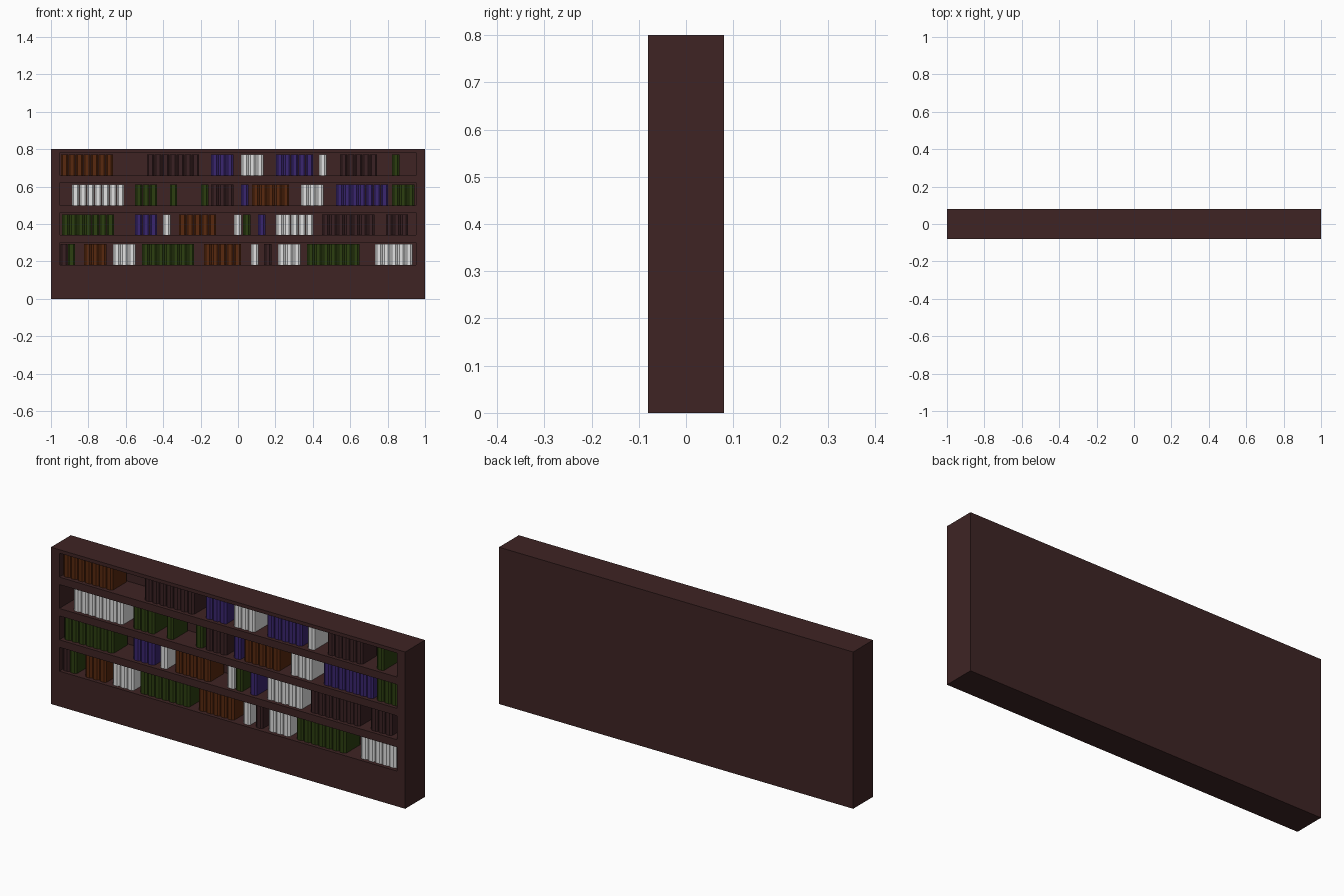
import bpy, bmesh

if "Cube" in bpy.data.objects:
    bpy.data.objects.remove(bpy.data.objects["Cube"])

def material(name, rgb):
    m = bpy.data.materials.new(name)
    lin = [(c / 255 / 12.92) if c < 11 else ((c / 255 + 0.055) / 1.055) ** 2.4 for c in rgb]
    m.diffuse_color = (*lin, 1)
    m.use_nodes = True
    m.node_tree.nodes["Principled BSDF"].inputs["Base Color"].default_value = m.diffuse_color
    return m

MATS = {
    "wood": material("dark wood", (62, 36, 36)),
    "d": material("dark plum cover", (58, 33, 35)),
    "o": material("brown cover", (88, 40, 14)),
    "g": material("green cover", (44, 62, 16)),
    "b": material("violet cover", (58, 38, 112)),
    "w": material("white cover", (226, 226, 226)),
}

def finish(name, bm, mat):
    bmesh.ops.recalc_face_normals(bm, faces=bm.faces)
    me = bpy.data.meshes.new(name)
    bm.to_mesh(me)
    bm.free()
    me.materials.append(MATS[mat])
    ob = bpy.data.objects.new(name, me)
    bpy.context.collection.objects.link(ob)
    return ob

def prism(bm, profile, z0, z1):
    # extrude an xy outline upward
    lo = [bm.verts.new((x, y, z0)) for x, y in profile]
    hi = [bm.verts.new((x, y, z1)) for x, y in profile]
    bm.faces.new(lo)
    bm.faces.new(hi)
    n = len(lo)
    for i in range(n):
        j = (i + 1) % n
        bm.faces.new((lo[i], lo[j], hi[j], hi[i]))

def box(name, x0, x1, y0, y1, z0, z1, mat="wood"):
    bm = bmesh.new()
    prism(bm, [(x0, y0), (x1, y0), (x1, y1), (x0, y1)], z0, z1)
    return finish(name, bm, mat)

D, IN, BACK = 0.08, 0.953, 0.065
FLOORS = [0.18, 0.34, 0.50, 0.66]
OPEN, BOOK_H, BOOK_W = 0.122, 0.112, 0.04

# Cabinet: one solid with shelf openings sunk into the front
bm = bmesh.new()
xs = [-1, -IN, IN, 1]
zs = [0] + [z for f in FLOORS for z in (f, f + OPEN)] + [0.8]
grid = [[bm.verts.new((x, -D, z)) for x in xs] for z in zs]
openings = []
for r in range(len(zs) - 1):
    for c in range(3):
        f = bm.faces.new((grid[r][c], grid[r][c + 1], grid[r + 1][c + 1], grid[r + 1][c]))
        if c == 1 and r % 2 == 1:
            openings.append(f)
rim = [e for e in bm.edges if e.is_boundary]
ext = bmesh.ops.extrude_edge_only(bm, edges=rim)["geom"]
new_verts = [g for g in ext if isinstance(g, bmesh.types.BMVert)]
bmesh.ops.translate(bm, verts=new_verts, vec=(0, 2 * D, 0))
bmesh.ops.contextual_create(bm, geom=[e for e in bm.edges if e.is_boundary])
for f in openings:
    sunk = bmesh.ops.extrude_discrete_faces(bm, faces=[f])["faces"][0]
    bmesh.ops.translate(bm, verts=sunk.verts, vec=(0, BACK + D, 0))
finish("bookcase", bm, "wood")

# Book groups per shelf, bottom to top: colour, left edge, number of books
ROWS = [
    [("d", -.95, 1), ("g", -.91, 1), ("o", -.823, 3), ("w", -.668, 3), ("g", -.513, 7), ("o", -.182, 5),
     ("w", .07, 1), ("d", .14, 1), ("w", .214, 3), ("g", .37, 7), ("w", .733, 5)],
    [("g", -.941, 7), ("b", -.551, 3), ("w", -.40, 1), ("o", -.316, 5), ("w", -.021, 1), ("g", .027, 1),
     ("b", .107, 1), ("w", .203, 5), ("d", .45, 7), ("d", .79, 3)],
    [("w", -.888, 7), ("g", -.551, 3), ("g", -.364, 1), ("g", -.198, 1), ("d", -.144, 3), ("b", .016, 1),
     ("o", .075, 5), ("w", .337, 3), ("b", .524, 7), ("g", .824, 3)],
    [("o", -.947, 7), ("d", -.487, 7), ("b", -.144, 3), ("w", .016, 3), ("b", .203, 5), ("w", .433, 1),
     ("d", .545, 5), ("g", .824, 1)],
]
LABEL = {"d": "plum", "o": "brown", "g": "green", "b": "violet", "w": "white"}
for r, (floor, row) in enumerate(zip(FLOORS, ROWS)):
    for col, left, count in row:
        bm = bmesh.new()
        for i in range(count):
            a = left + i * BOOK_W
            w = BOOK_W - 0.001
            # bevelled spine facing the front
            prism(bm, [(a, .055), (a, -.054), (a + .25 * w, -.062), (a + .75 * w, -.062),
                       (a + w, -.054), (a + w, .055)], floor, floor + BOOK_H)
        finish(f"{LABEL[col]}_books_shelf_{r + 1}", bm, col)
